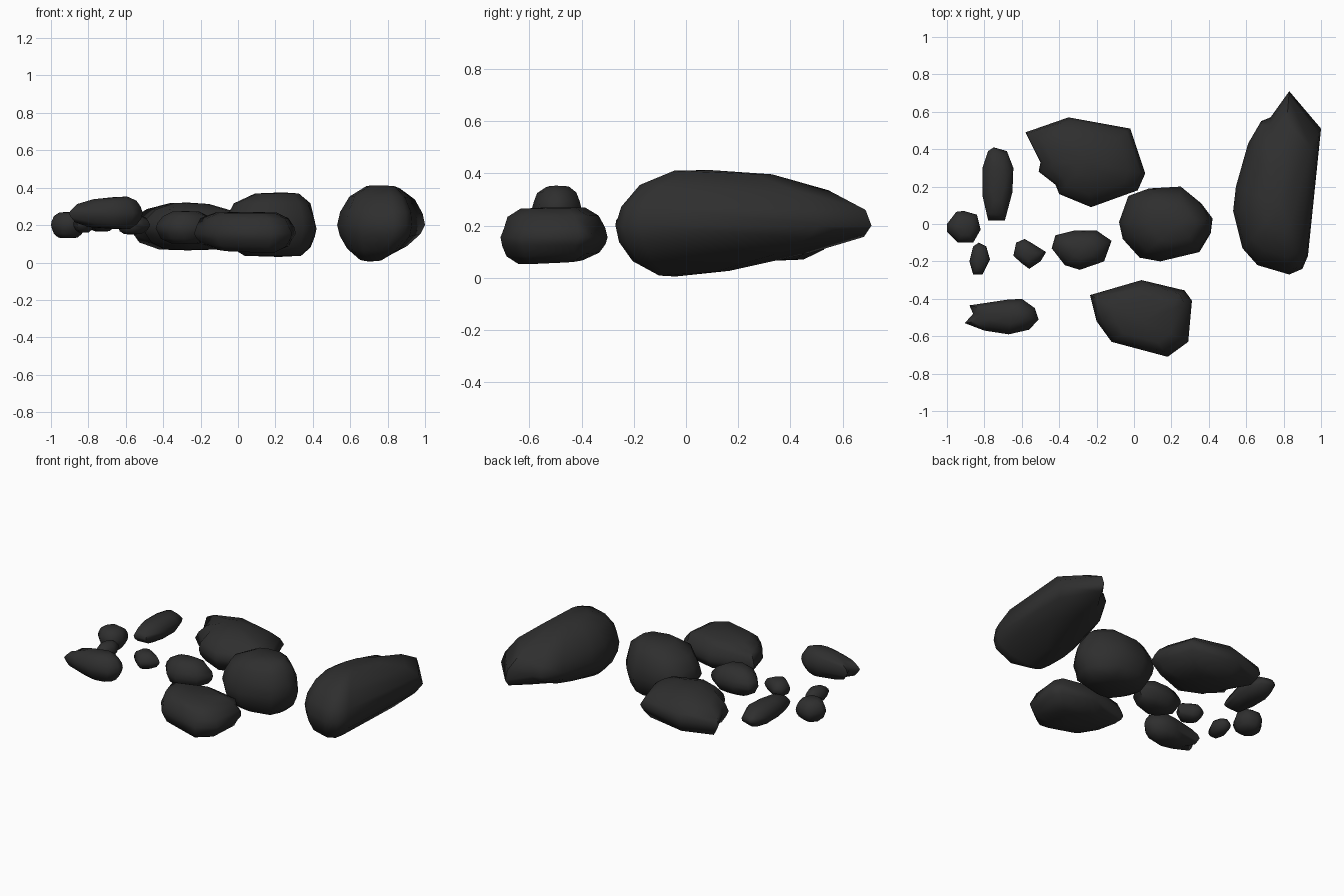
import bpy, bmesh, math, random
from mathutils import Vector

if "Cube" in bpy.data.objects:
    bpy.data.objects.remove(bpy.data.objects["Cube"])

random.seed(4)
mat = bpy.data.materials.new("dark_stone")
mat.diffuse_color = (0.028, 0.028, 0.028, 1)
mat.use_nodes = True
mat.node_tree.nodes["Principled BSDF"].inputs["Base Color"].default_value = mat.diffuse_color


def rock(name, outline, z, top, bottom, t_scale=0.45, b_scale=0.5,
         t_tilt=(0, 0), b_tilt=(0, 0)):
    """Loft a plan outline into a boulder. z = low, widest, high;
    top / bottom = plan points that the upper / lower rings shrink towards;
    tilts = slope of the upper / lower rings along x and y."""
    low, mid, high = z
    t_mid, b_mid = (1 + t_scale) / 2 + 0.06, (1 + b_scale) / 2 + 0.06
    levels = [(b_scale, -0.96, bottom), (b_mid, -0.66, bottom), (0.94, -0.3, bottom),
              (1.0, 0.0, top),
              (0.94, 0.32, top), (t_mid, 0.7, top), (t_scale, 0.97, top)]
    bm = bmesh.new()
    rings = []
    for s, h, c in levels:
        c = Vector(c)
        tilt = Vector(t_tilt if h > 0 else b_tilt) * abs(h)
        height = mid + h * ((high - mid) if h > 0 else (mid - low))
        ring = []
        for p in outline:
            k = s if h == 0 else min(1, s * random.uniform(0.97, 1.03))
            d = (Vector(p) - c) * k
            ring.append(bm.verts.new((c.x + d.x, c.y + d.y, height + d.dot(tilt))))
        rings.append(ring)
    n = len(outline)
    for a, b in zip(rings, rings[1:]):
        for i in range(n):
            j = (i + 1) % n
            bm.faces.new((a[i], a[j], b[j], b[i]))
    for ring, c, height in ((rings[0], bottom, low), (rings[-1], top, high)):
        v = bm.verts.new((c[0], c[1], height))
        for i in range(n):
            bm.faces.new((ring[i], ring[(i + 1) % n], v))
    bmesh.ops.recalc_face_normals(bm, faces=bm.faces)
    me = bpy.data.meshes.new(name)
    bm.to_mesh(me)
    bm.free()
    me.materials.append(mat)
    ob = bpy.data.objects.new(name, me)
    bpy.context.collection.objects.link(ob)
    bpy.context.view_layer.objects.active = ob
    ob.select_set(True)
    bpy.ops.object.shade_smooth_by_angle(angle=math.radians(65))
    ob.select_set(False)


# Four large boulders
rock("long_boulder",
     [(.83, .71), (1, .51), (.93, -.17), (.90, -.24), (.83, -.27), (.66, -.22),
      (.58, -.13), (.53, .07), (.545, .2), (.61, .43), (.68, .55), (.73, .57)],
     (.005, .2, .412), (.78, .1), (.70, -.04), .38, .28, (-.03, -.04), (0, .07))
rock("back_boulder",
     [(-.58, .49), (-.35, .57), (-.02, .51), (.06, .27), (.02, .18), (-.23, .09),
      (-.4, .16), (-.42, .21), (-.51, .28), (-.5, .33)],
     (.065, .19, .32), (-.26, .33), (-.27, .33), .32, .5, (-.03, 0))
rock("middle_boulder",
     [(.25, .2), (.36, .11), (.42, .03), (.41, -.05), (.35, -.15), (.14, -.2),
      (.03, -.18), (-.06, -.08), (-.08, .01), (-.03, .15), (.08, .19)],
     (.03, .18, .375), (.24, 0), (.22, 0), .48, .6)
rock("front_boulder",
     [(.04, -.3), (.27, -.355), (.31, -.41), (.29, -.63), (.18, -.71), (-.12, -.63),
      (-.2, -.52), (-.235, -.38)],
     (.055, .155, .27), (.05, -.52), (.06, -.54), .6, .58, (0, .02), (-.03, .05))

# Smaller stones on the left
rock("small_middle_stone",
     [(-.32, -.035), (-.2, -.035), (-.12, -.09), (-.16, -.2), (-.29, -.245),
      (-.37, -.22), (-.44, -.13), (-.42, -.06)],
     (.10, .18, .275), (-.28, -.14), (-.28, -.14))
rock("tiny_round_stone",
     [(-.585, -.08), (-.55, -.1), (-.47, -.15), (-.5, -.2), (-.56, -.24), (-.6, -.21),
      (-.645, -.17), (-.63, -.1)],
     (.15, .2, .255), (-.57, -.16), (-.57, -.16))
rock("notched_stone",
     [(-.68, -.405), (-.6, -.4), (-.53, -.45), (-.51, -.51), (-.56, -.565), (-.67, -.59),
      (-.8, -.57), (-.905, -.53), (-.86, -.48), (-.88, -.435)],
     (.18, .265, .35), (-.66, -.49), (-.67, -.49), .45, .55, (.08, 0), (-.05, 0))
rock("tiny_oval_stone",
     [(-.83, -.1), (-.79, -.12), (-.77, -.19), (-.81, -.27), (-.86, -.27), (-.88, -.2),
      (-.86, -.12)],
     (.16, .205, .255), (-.825, -.19), (-.825, -.19))
rock("left_stone",
     [(-.91, .07), (-.84, .05), (-.82, -.03), (-.86, -.1), (-.94, -.1), (-1, -.04),
      (-1, 0), (-.95, .065)],
     (.13, .2, .27), (-.91, -.02), (-.91, -.02), .5, .55)
rock("back_left_stone",
     [(-.75, .41), (-.68, .39), (-.645, .3), (-.65, .17), (-.69, .02), (-.78, .02),
      (-.81, .15), (-.81, .3), (-.78, .39)],
     (.165, .23, .295), (-.73, .21), (-.73, .21), .45, .5)
